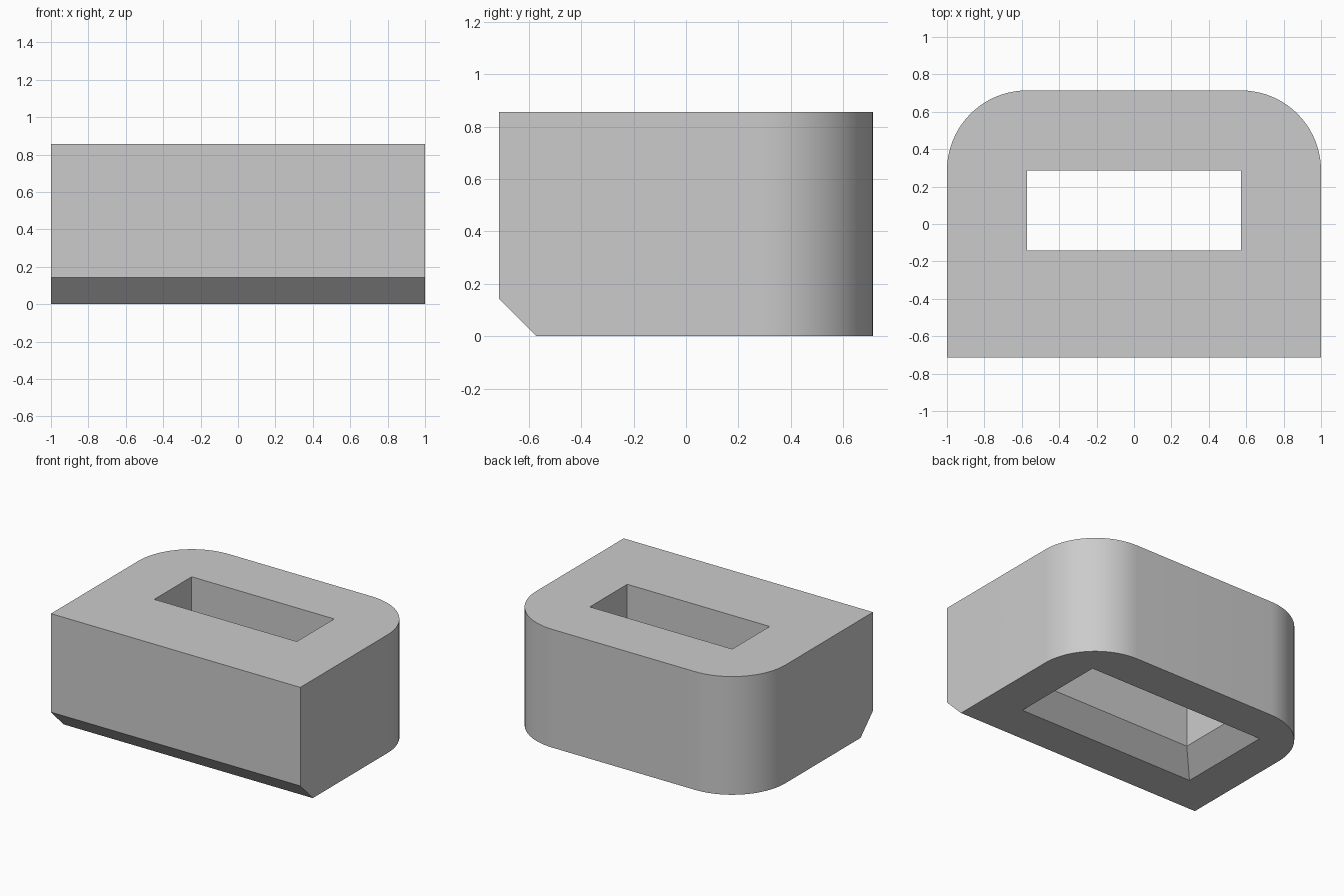
import bpy
import bmesh
from math import cos, sin, radians

old = bpy.data.objects.get("Cube")
if old:
    bpy.data.objects.remove(old, do_unlink=True)

UNIT = 1 / 7            # the part sits on a regular module
HEIGHT = 6 * UNIT
HALF_X, HALF_Y = 1.0, 5 * UNIT
RADIUS = 3 * UNIT
SEGMENTS = 20

grey = bpy.data.materials.new("plain grey")
grey.use_nodes = True
colour = (0.6, 0.6, 0.6, 1)
grey.diffuse_color = colour
grey.node_tree.nodes["Principled BSDF"].inputs["Base Color"].default_value = colour


def loft(name, rings):
    """Join matching rings of points into a closed solid."""
    bm = bmesh.new()
    loops = [[bm.verts.new(p) for p in ring] for ring in rings]
    count = len(loops[0])
    for low, high in zip(loops, loops[1:]):
        for i in range(count):
            j = (i + 1) % count
            bm.faces.new((low[i], low[j], high[j], high[i]))
    bm.faces.new(loops[0][::-1])
    bm.faces.new(loops[-1])
    bmesh.ops.recalc_face_normals(bm, faces=bm.faces)
    mesh = bpy.data.meshes.new(name)
    bm.to_mesh(mesh)
    bm.free()
    mesh.materials.append(grey)
    obj = bpy.data.objects.new(name, mesh)
    bpy.context.collection.objects.link(obj)
    return obj


def body_ring(z, front):
    """Outline with square front corners and rounded back corners."""
    points = [(-HALF_X, front, z), (HALF_X, front, z)]
    for side, start in ((1, 0), (-1, 90)):
        for i in range(SEGMENTS + 1):
            a = radians(start + 90 * i / SEGMENTS)
            points.append((side * (HALF_X - RADIUS) + RADIUS * cos(a),
                           HALF_Y - RADIUS + RADIUS * sin(a), z))
    return points


def slot_ring(z, grow):
    """Rectangular slot section, widened evenly by grow."""
    x = 4 * UNIT + grow
    front, back = -UNIT - grow, 2 * UNIT + grow
    return [(-x, front, z), (x, front, z), (x, back, z), (-x, back, z)]


# Body with a chamfer along the lower front edge
body = loft("body", [body_ring(0, UNIT - HALF_Y),
                     body_ring(UNIT, -HALF_Y),
                     body_ring(HEIGHT, -HALF_Y)])

# Through slot, flared at the underside
cutter = loft("slot_cutter", [slot_ring(-UNIT, 2 * UNIT),
                              slot_ring(UNIT, 0),
                              slot_ring(HEIGHT + UNIT, 0)])
cutter.hide_render = True
cut = body.modifiers.new("slot", "BOOLEAN")
cut.operation = "DIFFERENCE"
cut.solver = "EXACT"
cut.object = cutter

bpy.ops.object.select_all(action="DESELECT")
body.select_set(True)
bpy.context.view_layer.objects.active = body
bpy.ops.object.modifier_apply(modifier=cut.name)
bpy.data.objects.remove(cutter, do_unlink=True)

# Merge the flat side strips, then smooth only the rounded corners
bm = bmesh.new()
bm.from_mesh(body.data)
bmesh.ops.dissolve_limit(bm, angle_limit=radians(0.5), verts=bm.verts, edges=bm.edges)
bm.to_mesh(body.data)
bm.free()
bpy.ops.object.shade_smooth_by_angle(angle=radians(30))
